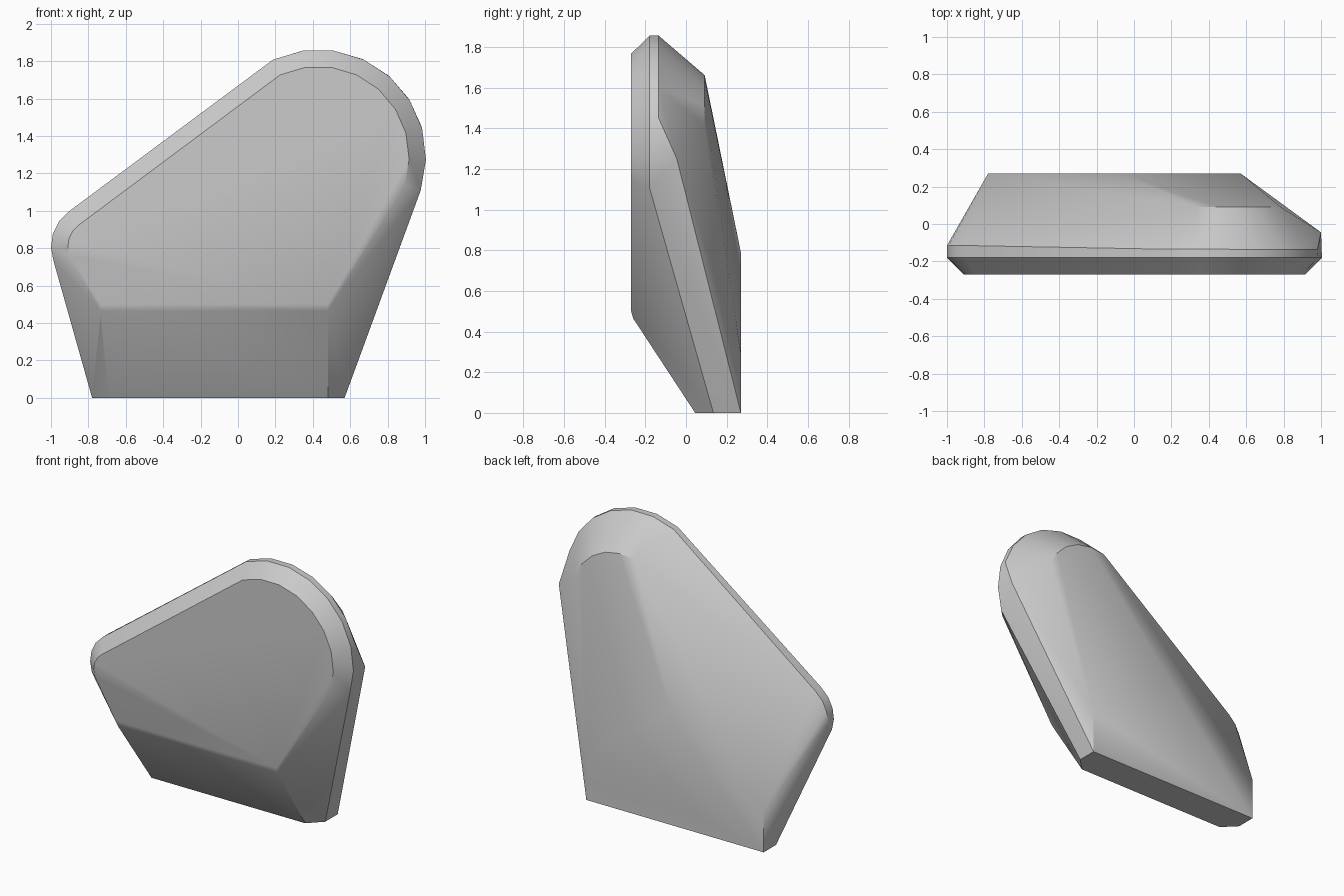
import bpy
import bmesh
from math import cos, sin, radians

cube = bpy.data.objects.get("Cube")
if cube:
    bpy.data.objects.remove(cube, do_unlink=True)

HEAD = (0.43, 1.287)      # centre of the large rounded end
TAIL = (-0.77, 0.81)      # centre of the small rounded end


def arc(centre, radius, start, end, steps, y):
    """Points on an upright arc at depth y."""
    points = []
    for i in range(steps + 1):
        angle = radians(start + (end - start) * i / steps)
        points.append((centre[0] + radius * cos(angle), y,
                       centre[1] + radius * sin(angle)))
    return points


def stone_points():
    points = []
    # Front face outline and the wider rim behind it
    for head_r, tail_r, y in ((0.485, 0.14, -0.27), (0.575, 0.23, -0.18)):
        points += arc(HEAD, head_r, -18, 115, 8, y)
        points += arc(TAIL, tail_r, 126, 200, 4, y)
    # Rear edge of the rim
    points += arc(HEAD, 0.575, 16.6, 115, 6, -0.135)
    points += arc(TAIL, 0.23, 126, 200, 4, -0.115)
    points.append((1, -0.045, 1.25))
    # Rounded crest on the back
    points += arc(HEAD, 0.375, 20, 105, 5, 0.092)
    # Rounded lower lip of the front face and the slope under it
    for x in (-0.735, 0.48):
        points += [(x, -0.27, 0.5), (x, -0.26, 0.465), (x, -0.235, 0.43)]
    points += [(-0.69, 0.045, 0), (0.48, 0.045, 0)]
    # Foot corners and the flat back panel with its peak
    for x in (-0.78, 0.57):
        points += [(x, 0.135, 0), (x, 0.27, 0), (x, 0.27, 0.29)]
    points.append((-0.07, 0.27, 0.79))
    return points


# Wrap the outlines in one closed skin
bm = bmesh.new()
for point in stone_points():
    bm.verts.new(point)
hull = bmesh.ops.convex_hull(bm, input=bm.verts[:])
loose = {v for v in hull["geom_interior"] + hull["geom_unused"]
         if isinstance(v, bmesh.types.BMVert)}
bmesh.ops.delete(bm, geom=list(loose), context="VERTS")
bmesh.ops.dissolve_limit(bm, angle_limit=radians(1),
                         verts=bm.verts[:], edges=bm.edges[:])
bmesh.ops.recalc_face_normals(bm, faces=bm.faces[:])
mesh = bpy.data.meshes.new("stone")
bm.to_mesh(mesh)
bm.free()

# Plain grey material
grey = bpy.data.materials.new("stone grey")
grey.use_nodes = True
colour = (0.6, 0.6, 0.6, 1)
grey.diffuse_color = colour
grey.node_tree.nodes["Principled BSDF"].inputs["Base Color"].default_value = colour
mesh.materials.append(grey)

stone = bpy.data.objects.new("stone", mesh)
bpy.context.collection.objects.link(stone)
bpy.ops.object.select_all(action="DESELECT")
stone.select_set(True)
bpy.context.view_layer.objects.active = stone
bpy.ops.object.shade_smooth_by_angle(angle=radians(32))
